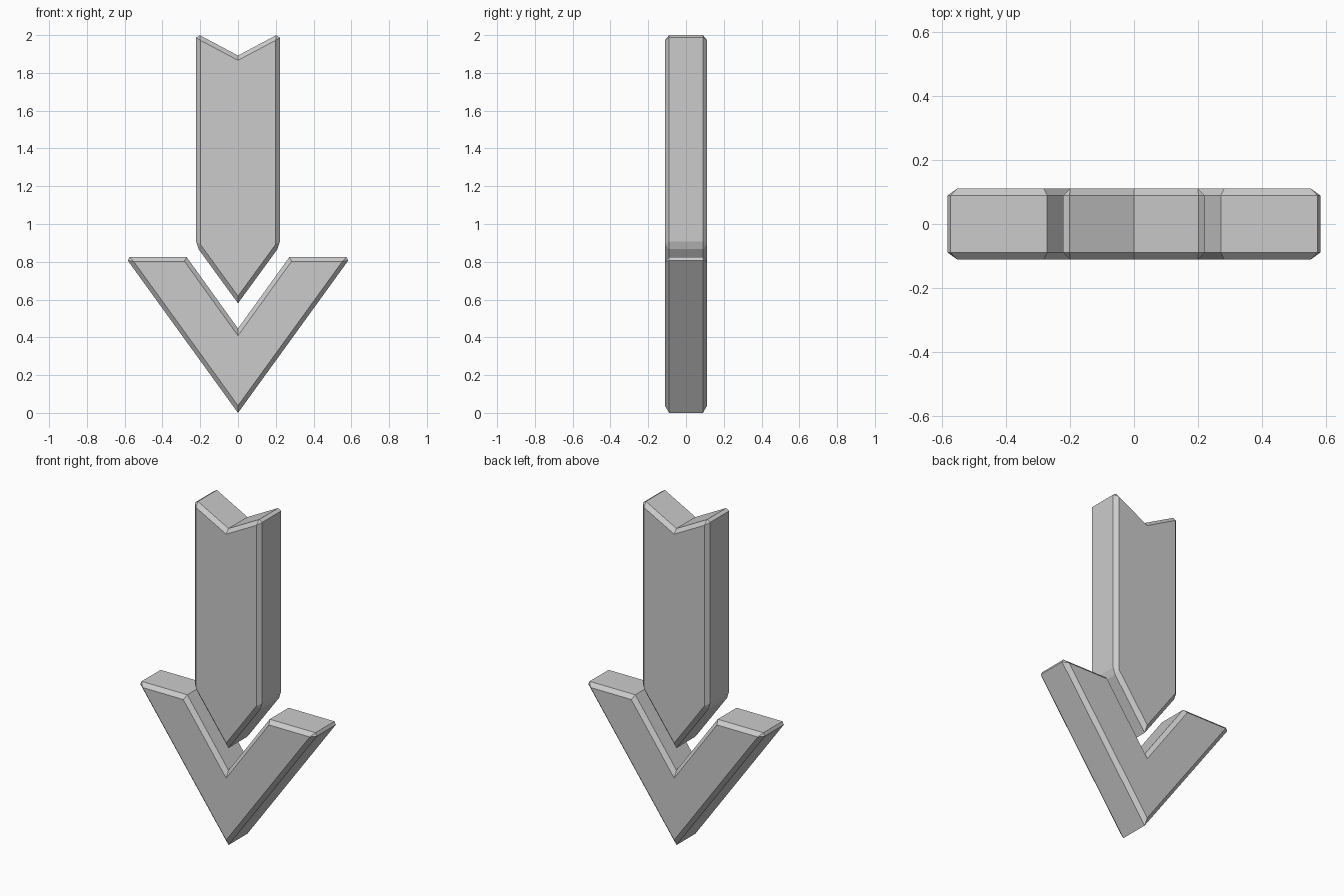
import bpy, bmesh

if "Cube" in bpy.data.objects:
    bpy.data.objects.remove(bpy.data.objects["Cube"])

HALF_DEPTH = 0.112
CHAMFER = 0.0225


def mirrored_plate(name, profile, sharp=()):
    """Extrude an open right-half profile (x, z), chamfer it, mirror it in x.
    sharp: profile indices whose depth-wise edge stays unchamfered."""
    bm = bmesh.new()
    front = [bm.verts.new((x, -HALF_DEPTH, z)) for x, z in profile]
    back = [bm.verts.new((x, HALF_DEPTH, z)) for x, z in profile]
    bm.faces.new(front)
    bm.faces.new(back[::-1])
    for i in range(len(profile) - 1):
        bm.faces.new((front[i + 1], front[i], back[i], back[i + 1]))
    bmesh.ops.recalc_face_normals(bm, faces=bm.faces)

    # Chamfer everything except the centre seam and the listed corners
    keep = {bm.edges.get((front[i], back[i])) for i in sharp}
    edges = [e for e in bm.edges if not e.is_boundary and e not in keep]
    bmesh.ops.bevel(bm, geom=edges, offset=CHAMFER, offset_type='OFFSET',
                    segments=1, profile=0.5, affect='EDGES', clamp_overlap=True)

    # Mirror across the centre plane
    bmesh.ops.mirror(bm, geom=bm.verts[:] + bm.edges[:] + bm.faces[:],
                     axis='X', merge_dist=0.0005)
    bmesh.ops.remove_doubles(bm, verts=bm.verts, dist=0.0005)
    bmesh.ops.recalc_face_normals(bm, faces=bm.faces)

    mesh = bpy.data.meshes.new(name)
    bm.to_mesh(mesh)
    bm.free()
    obj = bpy.data.objects.new(name, mesh)
    bpy.context.collection.objects.link(obj)
    return obj


# Arrow shaft: notched top, pointed bottom
mirrored_plate("arrow_shaft",
               [(0, 0.58), (0.222, 0.885), (0.222, 2.01), (0, 1.892)])

# Arrow head: chevron below the shaft
mirrored_plate("arrow_head",
               [(0, 0), (0.597, 0.825), (0.272, 0.825), (0, 0.447)],
               sharp=(2,))
